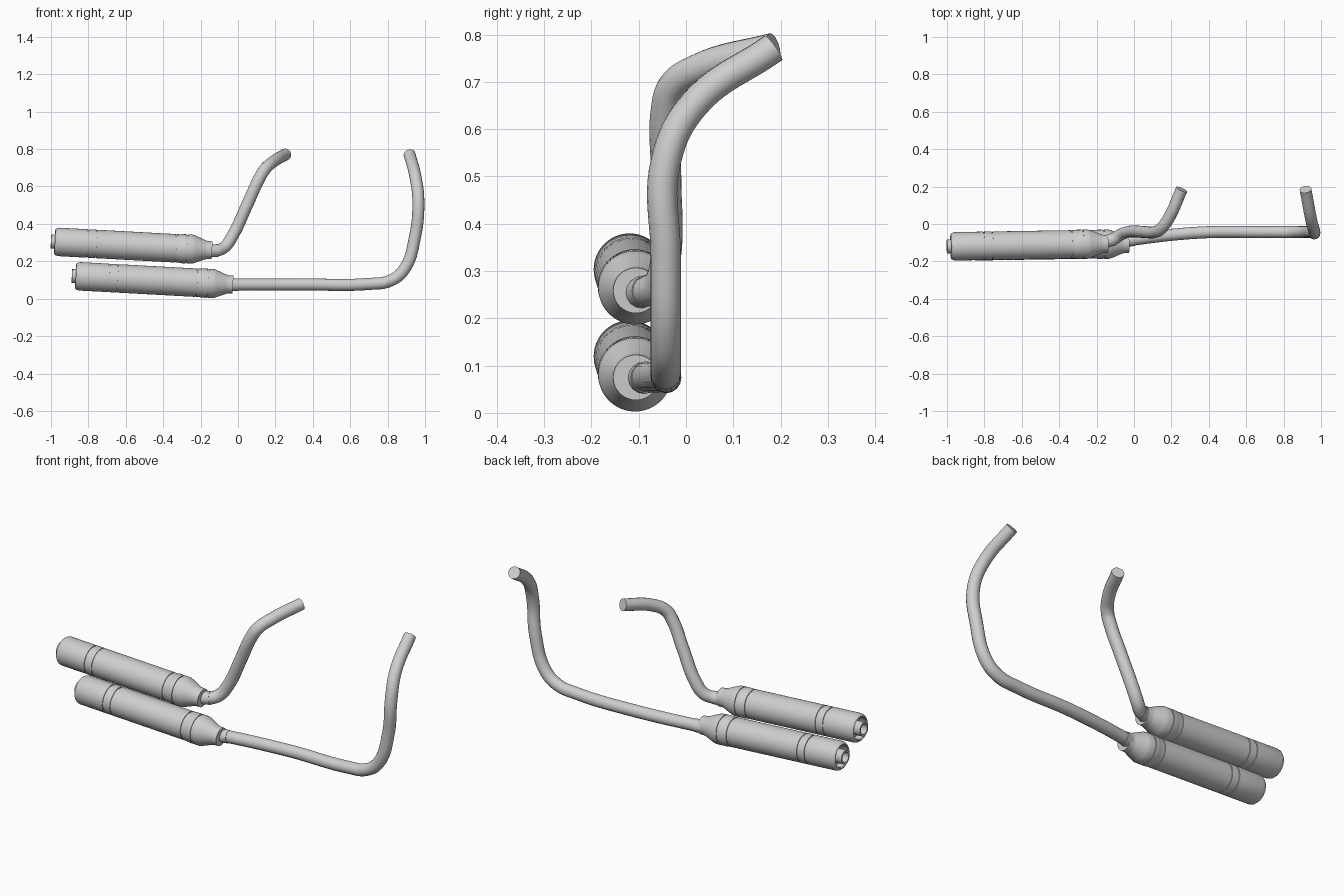
import bpy
import bmesh
import math
from mathutils import Vector

cube = bpy.data.objects.get("Cube")
if cube:
    bpy.data.objects.remove(cube, do_unlink=True)

metal = bpy.data.materials.new("light_grey_metal")
metal.use_nodes = True
metal.diffuse_color = (0.62, 0.62, 0.62, 1)
bsdf = metal.node_tree.nodes["Principled BSDF"]
bsdf.inputs["Base Color"].default_value = metal.diffuse_color
bsdf.inputs["Roughness"].default_value = 0.5


def finish(obj):
    """Give the part its material and smooth shading with sharp edges."""
    obj.data.materials.clear()
    obj.data.materials.append(metal)
    bpy.ops.object.select_all(action="DESELECT")
    obj.select_set(True)
    bpy.context.view_layer.objects.active = obj
    bpy.ops.object.shade_smooth_by_angle(angle=math.radians(30))


def lathe(name, profile, start, end, sides=48):
    """Revolve (distance, radius) pairs about the line from start to end."""
    start, end = Vector(start), Vector(end)
    axis = (end - start).normalized()
    turn = axis.to_track_quat("Z", "Y")
    bm = bmesh.new()
    rings = []
    for d, r in profile:
        ring = []
        for i in range(sides):
            a = math.tau * i / sides
            p = Vector((r * math.cos(a), r * math.sin(a), d))
            ring.append(bm.verts.new(start + turn @ p))
        rings.append(ring)
    for a, b in zip(rings, rings[1:]):
        for i in range(sides):
            j = (i + 1) % sides
            bm.faces.new((a[i], a[j], b[j], b[i]))
    bm.faces.new(rings[0])
    bm.faces.new(rings[-1])
    bmesh.ops.recalc_face_normals(bm, faces=bm.faces)
    mesh = bpy.data.meshes.new(name)
    bm.to_mesh(mesh)
    bm.free()
    obj = bpy.data.objects.new(name, mesh)
    bpy.context.collection.objects.link(obj)
    finish(obj)


def pipe(name, points, radius):
    """Sweep a capped round tube along a smooth path."""
    curve = bpy.data.curves.new(name, "CURVE")
    curve.dimensions = "3D"
    curve.bevel_depth = radius
    curve.bevel_resolution = 6
    curve.resolution_u = 10
    curve.use_fill_caps = True
    spline = curve.splines.new("BEZIER")
    spline.bezier_points.add(len(points) - 1)
    for bp, co in zip(spline.bezier_points, points):
        bp.co = co
        bp.handle_left_type = bp.handle_right_type = "AUTO"
    obj = bpy.data.objects.new(name, curve)
    bpy.context.collection.objects.link(obj)
    bpy.ops.object.select_all(action="DESELECT")
    obj.select_set(True)
    bpy.context.view_layer.objects.active = obj
    bpy.ops.object.convert(target="MESH")
    finish(bpy.context.view_layer.objects.active)


def groove(d, r):
    """Narrow channel cut round the silencer body."""
    return [(d, r), (d, r - 0.004), (d + 0.005, r - 0.004), (d + 0.005, r)]


# Silencer: hollow outlet tube, recessed end cap, banded body, cone and neck
silencer = (
    [(0.10, 0.027), (0.0, 0.027), (0.0, 0.037), (0.06, 0.037),
     (0.06, 0.056), (0.024, 0.058), (0.020, 0.062), (0.022, 0.067),
     (0.030, 0.073), (0.042, 0.076)]
    + groove(0.195, 0.076) + groove(0.24, 0.076)
    + groove(0.665, 0.076)
    + [(0.69, 0.076), (0.695, 0.078)]
    + groove(0.725, 0.078)
    + [(0.755, 0.078), (0.767, 0.075), (0.775, 0.072),
       (0.825, 0.052), (0.835, 0.049), (0.862, 0.048)]
)
for label, dx, dz in (("upper", 0, 0), ("lower", 0.112, -0.184)):
    lathe(label + "_silencer", silencer,
          (-1.0 + dx, -0.120, 0.306 + dz), (-0.14 + dx, -0.106, 0.259 + dz))

# Exhaust pipes sweeping up and back
upper_path = [(-0.15, -0.095, 0.255), (-0.11, -0.082, 0.258),
              (-0.07, -0.056, 0.278), (-0.03, -0.042, 0.335),
              (0.048, -0.042, 0.50), (0.115, -0.042, 0.645),
              (0.142, -0.028, 0.69), (0.185, 0.03, 0.73),
              (0.255, 0.185, 0.772)]
lower_path = [(-0.05, -0.092, 0.074), (0.0, -0.083, 0.075),
              (0.35, -0.046, 0.076), (0.70, -0.043, 0.079),
              (0.81, -0.043, 0.095), (0.885, -0.043, 0.152),
              (0.947, -0.043, 0.334), (0.964, -0.043, 0.53),
              (0.949, 0.015, 0.65), (0.917, 0.185, 0.772)]
pipe("upper_pipe", upper_path, 0.032)
pipe("lower_pipe", lower_path, 0.032)

# Collars where the pipes enter the silencers
pipe("upper_collar", upper_path[:2], 0.034)
pipe("lower_collar", lower_path[:2], 0.034)
